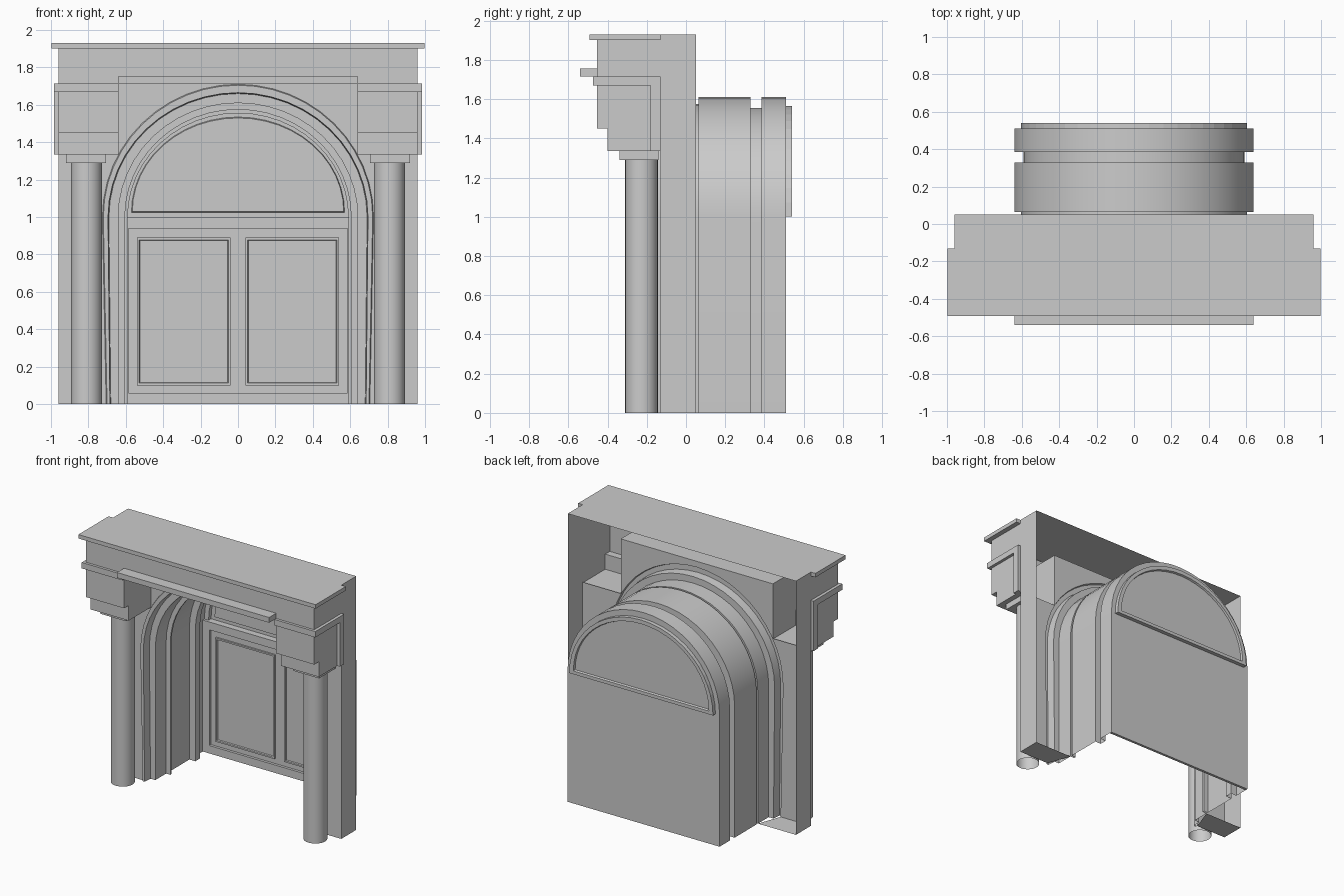
import bpy, bmesh, math

if "Cube" in bpy.data.objects:
    bpy.data.objects.remove(bpy.data.objects["Cube"])

SEG = 24


def make(name, verts, faces, smooth=False, mirror=False):
    me = bpy.data.meshes.new(name)
    me.from_pydata(verts, [], faces)
    bm = bmesh.new()
    bm.from_mesh(me)
    bmesh.ops.recalc_face_normals(bm, faces=bm.faces)
    bm.to_mesh(me)
    bm.free()
    ob = bpy.data.objects.new(name, me)
    bpy.context.collection.objects.link(ob)
    if mirror:
        ob.modifiers.new("mirror", 'MIRROR')
    if smooth:
        bpy.ops.object.select_all(action='DESELECT')
        ob.select_set(True)
        bpy.context.view_layer.objects.active = ob
        bpy.ops.object.shade_smooth_by_angle(angle=math.radians(30))
    return ob


def box(name, x, y, z, skip=(), mirror=False):
    """Box from (min, max) ranges; skip leaves named sides open."""
    v = [(a, b, c) for c in z for b in y for a in x]
    sides = {'z-': (0, 2, 3, 1), 'z+': (4, 5, 7, 6), 'y-': (0, 1, 5, 4),
             'y+': (2, 6, 7, 3), 'x-': (0, 4, 6, 2), 'x+': (1, 3, 7, 5)}
    return make(name, v, [f for k, f in sides.items() if k not in skip], mirror=mirror)


def loft(name, loops, closed=False, cap=False, smooth=False, mirror=False):
    n = len(loops[0])
    verts = [p for lp in loops for p in lp]
    faces = []
    for i in range(len(loops) - 1):
        for j in range(n if closed else n - 1):
            k = (j + 1) % n
            faces.append((i * n + j, i * n + k, (i + 1) * n + k, (i + 1) * n + j))
    if cap:
        faces.append(tuple(range((len(loops) - 1) * n, len(loops) * n)))
    return make(name, verts, faces, smooth, mirror)


def arc(rx, top, y, base=1.0):
    return [(rx * math.cos(math.pi * i / SEG), y,
             base + (top - base) * math.sin(math.pi * i / SEG)) for i in range(SEG + 1)]


def arch(rx, top, y, foot=None):
    """Arch on legs; foot is the half width at the floor."""
    foot = foot or rx
    return [(foot, y, 0)] + arc(rx, top, y) + [(-foot, y, 0)]


def rect(x0, x1, z0, z1, y, d=0):
    return [(x0 + d, y, z0 + d), (x1 - d, y, z0 + d), (x1 - d, y, z1 - d), (x0 + d, y, z1 - d)]


# Front wall sheet, with the arched opening
opening = arch(.725, 1.71, -.13, .705)
outline = [(-.96, 0), (-.96, 1.34), (-.64, 1.34), (-.64, 1.755),
           (.64, 1.755), (.64, 1.34), (.96, 1.34), (.96, 0)]
verts = opening + [(x, -.13, z) for x, z in outline]
make("wall_front", verts, [tuple(range(len(verts)))])
# Wall ends, and the pier undersides
make("wall_end", [(.96, -.13, 0), (.96, .05, 0), (.96, .05, 1.93), (.96, -.13, 1.93)],
     [(0, 1, 2, 3)], mirror=True)
make("pier_underside", [(.705, -.13, 0), (.96, -.13, 0), (.96, .05, 0), (.64, .05, 0)],
     [(0, 1, 2, 3)], mirror=True)

# Stepped arch mouldings, with a small roll proud of the wall, and the tunnel behind
loft("arch_moulding", [arch(.725, 1.71, -.13, .705), arch(.72, 1.705, -.145, .70),
                       arch(.695, 1.665, -.145, .685), arch(.69, 1.66, -.08, .68),
                       arch(.64, 1.61, -.08), arch(.64, 1.61, .05),
                       arch(.605, 1.575, .05), arch(.605, 1.575, .065),
                       arch(.64, 1.61, .065)], smooth=True)
loft("tunnel", [arch(r, t, y) for r, t, y in
                [(.64, 1.61, .065), (.64, 1.61, .33), (.59, 1.555, .33),
                 (.59, 1.555, .385), (.64, 1.61, .385), (.64, 1.61, .51)]], smooth=True)

# Back wall, half-round window and its stepped frame
make("door_back", rect(-.64, .64, 0, 1, .51), [(0, 1, 2, 3)])
loft("window_surround", [arc(.64, 1.61, .51), arc(.605, 1.565, .51)])
loft("window", [arc(.605, 1.565, .51), arc(.605, 1.565, .54), arc(.57, 1.535, .54, 1.025),
                arc(.565, 1.53, .525, 1.03), arc(.54, 1.50, .525, 1.045)],
     closed=True, cap=True)

# Door frame and panel mouldings
box("transom", (-.585, .585), (.49, .51), (.94, 1.0), ('y+',))
box("threshold", (-.585, .585), (.49, .51), (0, .06), ('y+',))
box("door_jamb", (.585, .64), (.49, .51), (0, 1.0), ('y+', 'x+'), mirror=True)
loft("door_panel", [rect(.04, .54, .10, .89, y, d) for y, d in
                    [(.51, 0), (.497, 0), (.497, .012), (.507, .015)]],
     closed=True, cap=True, mirror=True)


# Entablature front with its cornice, open inside
def plan(o, z):
    return [(.96 + o, -.13, z), (.96 + o, -.455 - o, z),
            (-.96 - o, -.455 - o, z), (-.96 - o, -.13, z)]


loft("entablature", [plan(0, 1.715), plan(0, 1.90), plan(.038, 1.90), plan(.038, 1.93)])
make("roof", [(-.998, -.493, 1.93), (.998, -.493, 1.93), (.998, -.13, 1.93), (.96, -.13, 1.93),
              (.96, .05, 1.93), (-.96, .05, 1.93), (-.96, -.13, 1.93), (-.998, -.13, 1.93)],
     [tuple(range(8))])
make("cornice_end", [(.96, -.13, 1.90), (.998, -.13, 1.90), (.998, -.13, 1.93), (.96, -.13, 1.93)],
     [(0, 1, 2, 3)], mirror=True)
box("centre_ledge", (-.64, .64), (-.54, -.455), (1.715, 1.755))
make("recess_ceiling", [(-.64, -.455, 1.755), (.64, -.455, 1.755),
                        (.64, -.13, 1.755), (-.64, -.13, 1.755)], [(0, 1, 2, 3)])

# Blocks above the columns, with the bands that wrap them
box("block_upper", (.64, .96), (-.455, -.13), (1.45, 1.715), ('z-', 'z+', 'y+'), True)
box("block_lower", (.64, .96), (-.40, -.13), (1.335, 1.45), ('z+', 'y+'), True)
make("block_lip", [(.64, -.455, 1.45), (.96, -.455, 1.45), (.96, -.40, 1.45), (.64, -.40, 1.45)],
     [(0, 1, 2, 3)], mirror=True)
make("recess_cheek", [(.64, -.455, 1.715), (.64, -.13, 1.715),
                      (.64, -.13, 1.755), (.64, -.455, 1.755)], [(0, 1, 2, 3)], mirror=True)
box("band_front", (.64, .983), (-.475, -.455), (1.67, 1.715), ('y+',), mirror=True)
box("band_side", (.96, .983), (-.455, -.13), (1.67, 1.715), ('x-', 'y-'), mirror=True)
box("band_upright", (.96, .983), (-.18, -.13), (1.335, 1.67), ('x-', 'z+'), mirror=True)

# Columns and capitals
box("capital", (.705, .92), (-.34, -.14), (1.29, 1.335), ('z+',), mirror=True)


def ring(z):
    return [(.81 + .083 * math.cos(math.tau * i / 32),
             -.227 + .083 * math.sin(math.tau * i / 32), z) for i in range(32)]


loft("column", [ring(0), ring(1.29)], closed=True, smooth=True, mirror=True)
